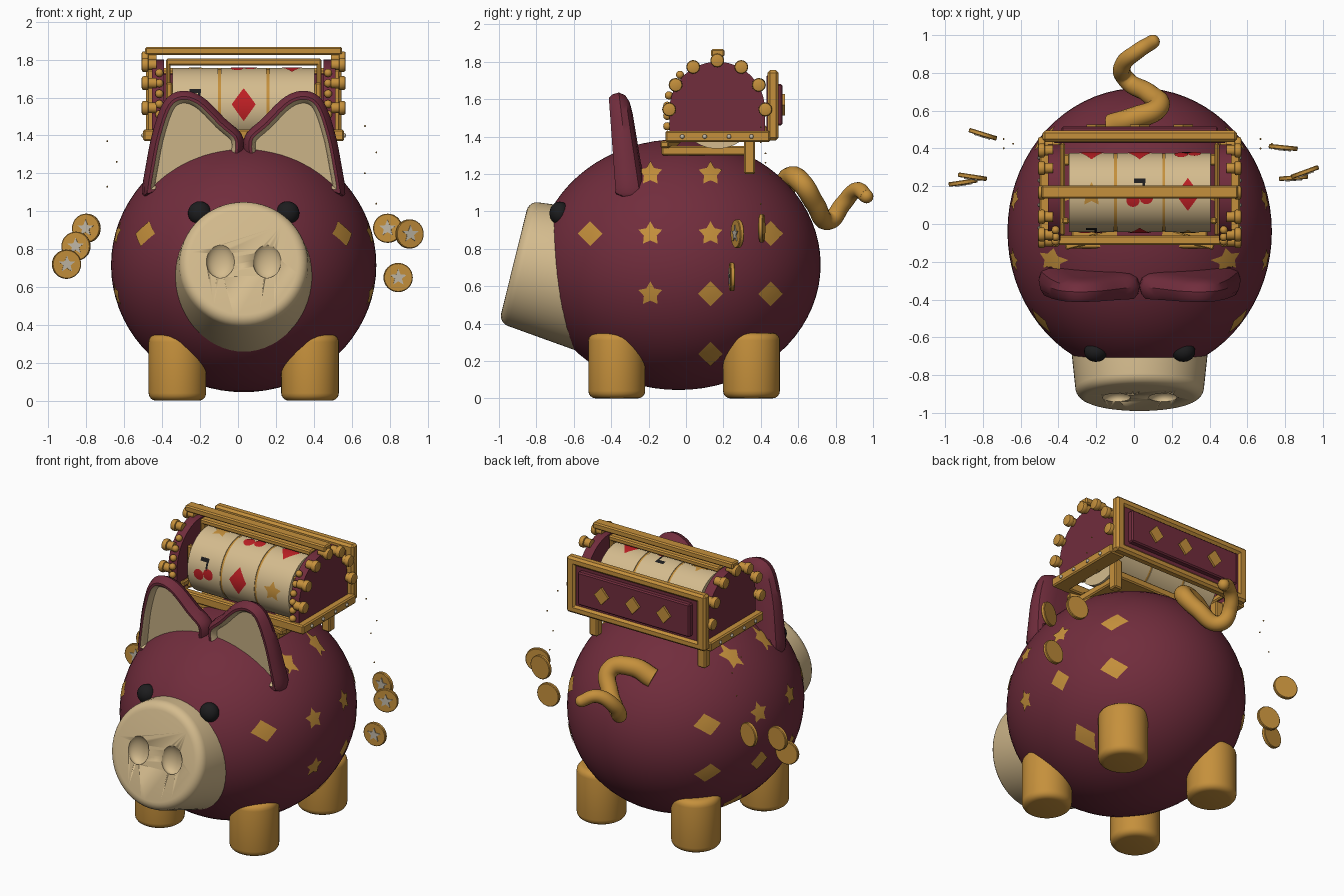
import bpy, bmesh, math
from mathutils import Matrix, Vector

cube = bpy.data.objects.get("Cube")
if cube:
    bpy.data.objects.remove(cube, do_unlink=True)


def material(name, rgb):
    m = bpy.data.materials.new(name)
    m.use_nodes = True
    m.diffuse_color = (*rgb, 1)
    m.node_tree.nodes["Principled BSDF"].inputs["Base Color"].default_value = (*rgb, 1)
    return m


BURGUNDY = material("burgundy", (0.165, 0.026, 0.046))
GOLD = material("gold", (0.56, 0.28, 0.045))
CREAM = material("cream", (0.66, 0.5, 0.27))
BLACK = material("black", (0.012, 0.012, 0.013))
RED = material("red", (0.52, 0.014, 0.018))
SILVER = material("silver", (0.52, 0.47, 0.38))

CX = 0.03                                   # symmetry plane
BODY = Vector((CX, -0.04, 0.715))
RAD = Vector((0.70, 0.76, 0.67))
AXLE = Vector((CX, 0.167, 1.545))           # centre of the reels
REEL = 0.21


def finish(name, bm, *mats, recalc=True):
    if recalc:
        bmesh.ops.recalc_face_normals(bm, faces=bm.faces)
    me = bpy.data.meshes.new(name)
    bm.to_mesh(me)
    bm.free()
    for m in mats:
        me.materials.append(m)
    ob = bpy.data.objects.new(name, me)
    bpy.context.collection.objects.link(ob)
    bpy.ops.object.select_all(action='DESELECT')
    bpy.context.view_layer.objects.active = ob
    ob.select_set(True)
    bpy.ops.object.shade_smooth_by_angle(angle=math.radians(35))
    return ob


def bevel(bm, width, segs):
    edges = [e for e in bm.edges if len(e.link_faces) == 2 and e.calc_face_angle() > 0.8]
    bmesh.ops.bevel(bm, geom=edges, offset=width, segments=segs, affect='EDGES', profile=0.5)


def ball(name, mat, loc, radii, segs=16):
    bm = bmesh.new()
    bmesh.ops.create_uvsphere(bm, u_segments=segs, v_segments=segs // 2, radius=1,
                              matrix=Matrix.Translation(loc) @ Matrix.Diagonal((*radii, 1)))
    return finish(name, bm, mat)


def cyl(name, mat, loc, axis, r1, r2, depth, width=0, segs=32, steps=3):
    bm = bmesh.new()
    bmesh.ops.create_cone(bm, cap_ends=True, segments=segs, radius1=r1, radius2=r2, depth=depth)
    if width:
        bevel(bm, width, steps)
    turn = Vector(axis).to_track_quat('Z', 'Y').to_matrix().to_4x4()
    bm.transform(Matrix.Translation(loc) @ turn)
    return finish(name, bm, mat)


def box(name, mat, xs, ys, zs, width=0.008, yaw=0):
    bm = bmesh.new()
    lo, hi = Vector((xs[0], ys[0], zs[0])), Vector((xs[1], ys[1], zs[1]))
    bmesh.ops.create_cube(bm, size=1, matrix=Matrix.Diagonal((*(hi - lo), 1)))
    bevel(bm, width, 1)
    bm.transform(Matrix.Translation((lo + hi) / 2) @ Matrix.Rotation(yaw, 4, 'Z'))
    return finish(name, bm, mat)


def prism(name, mat, pts, depth):
    bm = bmesh.new()
    f = bm.faces.new([bm.verts.new(p) for p in pts])
    out = bmesh.ops.extrude_face_region(bm, geom=[f])["geom"]
    bmesh.ops.translate(bm, vec=depth, verts=[v for v in out if isinstance(v, bmesh.types.BMVert)])
    return finish(name, bm, mat)


def decal(name, mat, pts, place, centre):
    """Thin painted shape wrapped on a curved surface."""
    bm = bmesh.new()
    f = bm.faces.new([bm.verts.new((u, v, 0)) for u, v in pts])
    bmesh.ops.triangulate(bm, faces=[f])
    bmesh.ops.subdivide_edges(bm, edges=bm.edges[:], cuts=3, use_grid_fill=True)
    for v in bm.verts:
        v.co = place(v.co.x, v.co.y)
    bm.normal_update()
    for f in bm.faces:
        if f.normal.dot(f.calc_center_median() - centre) < 0:
            f.normal_flip()
    return finish(name, bm, mat, recalc=False)


def ring(n, radius, inner=None, wide=1):
    """Regular outline, or a star when an inner radius is given."""
    count = 2 * n if inner else n
    return [(wide * r * math.sin(a), r * math.cos(a)) for i in range(count)
            for a in [math.tau * i / count] for r in [inner if inner and i % 2 else radius]]


def shift(pts, u, v):
    return [(a + u, b + v) for a, b in pts]


# Body, snout, nostrils and eyes
ball("body", BURGUNDY, BODY, RAD, 72)
axis = Vector((0, -0.97, 0.24)).normalized()
face = Vector((CX, -0.92, 0.73))
snout = cyl("snout", CREAM, face - axis * 0.24, axis, 0.385, 0.335, 0.48, 0.05, 64, 5)
for s in (-1, 1):
    hole = ball("nostril_cutter", CREAM, (CX + s * 0.123, -0.925, 0.74), (0.075, 0.05, 0.097), 32)
    mod = snout.modifiers.new("nostril", 'BOOLEAN')
    mod.operation, mod.solver, mod.object = 'DIFFERENCE', 'EXACT', hole
    bpy.context.view_layer.objects.active = snout
    bpy.ops.object.modifier_apply(modifier=mod.name)
    bpy.data.objects.remove(hole, do_unlink=True)
    ball("eye", BLACK, (CX + s * 0.232, -0.675, 0.99), (0.062, 0.055, 0.062), 24)

# Legs
for x in (-0.32, 0.38):
    for y in (-0.37, 0.35):
        cyl("leg", GOLD, (x, y, 0.175), (0, 0, 1), 0.152, 0.152, 0.35, 0.04, 40, 4)

# Ears: smooth outline lofted into a rounded rim with a recessed cream panel
ctrl = [Vector(p) for p in [(0, 1.38), (0.1, 1.49), (0.22, 1.605), (0.33, 1.635), (0.42, 1.58),
                            (0.48, 1.42), (0.515, 1.25), (0.535, 1.1), (0.49, 1.07),
                            (0.3, 1.1), (0.05, 1.2)]]
outline = []
for i in range(len(ctrl)):
    a, b, c, d = (ctrl[(i + k - 1) % len(ctrl)] for k in range(4))
    for t in (0, 0.25, 0.5, 0.75):
        outline.append(b + (c - a) * t / 2 + (2 * a - 5 * b + 4 * c - d) * t * t / 2
                       + (3 * b - a - 3 * c + d) * t ** 3 / 2)
section = [(0.11, 0.95), (0.05, 0.85), (0.015, 0.55), (0, 0), (0.01, -0.6),
           (0.03, -0.95), (0.045, -0.95), (0.06, -0.7), (0.065, -0.4)]
for s in (-1, 1):
    bm = bmesh.new()
    loops = []
    for inset, depth in section:
        loop = []
        for i, p in enumerate(outline):
            t = (outline[(i + 1) % len(outline)] - outline[i - 1]).normalized()
            q = p + Vector((t.y, -t.x)) * inset
            h = q.y - 1.1
            loop.append(bm.verts.new((CX + s * q.x, -0.295 - 0.12 * h + depth * (0.085 - 0.05 * h), q.y)))
        loops.append(loop)
    for k in range(len(loops) - 1):
        for i in range(len(outline)):
            f = bm.faces.new((loops[k][i - 1], loops[k][i], loops[k + 1][i], loops[k + 1][i - 1]))
            f.material_index = int(k >= len(loops) - 3)
    bm.faces.new(loops[0])
    bm.faces.new(loops[-1]).material_index = 1
    finish("ear", bm, BURGUNDY, CREAM)

# Curly tail
cu = bpy.data.curves.new("tail", 'CURVE')
cu.dimensions, cu.bevel_depth, cu.bevel_resolution, cu.use_fill_caps = '3D', 0.06, 5, True
path = [(-0.12, 0.52, 1.12), (0, 0.56, 1.18), (0.13, 0.62, 1.15), (0.08, 0.69, 1.04), (-0.04, 0.765, 0.95),
        (-0.06, 0.84, 1.04), (0.02, 0.915, 1.115), (0.1, 0.965, 1.08)]
sp = cu.splines.new('BEZIER')
sp.bezier_points.add(len(path) - 1)
for i, (bp, p) in enumerate(zip(sp.bezier_points, path)):
    bp.co, bp.radius = p, 1.05 - 0.06 * i
    bp.handle_left_type = bp.handle_right_type = 'AUTO'
cu.materials.append(GOLD)
tail = bpy.data.objects.new("tail", cu)
bpy.context.collection.objects.link(tail)
bpy.ops.object.select_all(action='DESELECT')
bpy.context.view_layer.objects.active = tail
tail.select_set(True)
bpy.ops.object.convert(target='MESH')
bpy.ops.object.shade_smooth_by_angle(angle=math.radians(50))
ball("tail_tip", GOLD, path[-1], (0.037,) * 3)

# Gold diamonds and stars on both flanks, on a square grid
diamond, star = ring(4, 0.066), ring(5, 0.066, 0.036)
spots = [(diamond, c, r) for c, r in ((-2, 1), (1, 1), (0, 0), (1, 0), (0, -1))]
spots += [(star, c, r) for c, r in ((-1, 2), (0, 2), (-1, 1), (0, 1), (-1, 0))]
for s in (-1, 1):
    def flank(u, v):
        a, b = (u - BODY.y) / RAD.y, (v - BODY.z) / RAD.z
        d = Vector((s * RAD.x * math.sqrt(max(0, 1 - a * a - b * b)), u - BODY.y, v - BODY.z))
        return BODY + d * 1.006
    for shape, c, r in spots:
        decal("flank_spot", GOLD, shift(shape, 0.13 + 0.32 * c, 0.56 + 0.32 * r), flank, BODY)

# Reels with wrapped symbols
suit = ring(4, 0.088, wide=0.72)
cherry = [(RED, shift(ring(14, 0.036), u, v)) for u, v in ((-0.035, -0.03), (0.035, -0.015))]
cherry += [(BLACK, [(-0.03, 0.06), (0.03, 0.06), (0.03, 0.085), (-0.03, 0.085)]),
           (BLACK, [(0.015, 0.01), (0.028, 0.01), (0.028, 0.06), (0.015, 0.06)])]
symbols = {"c": cherry, "d": [(RED, suit)], "s": [(GOLD, ring(5, 0.065, 0.034))]}
for k, order in ((-1, "csd"), (0, "dcd"), (1, "sdc")):
    mid = AXLE + Vector((k * 0.255, 0, 0))
    cyl("reel", CREAM, mid, (1, 0, 0), REEL, REEL, 0.24, segs=64)
    for n, key in enumerate(order + "s"):
        start = math.radians(5 + 82 * n)

        def wrap(u, v):
            a = start + v / REEL
            return mid + Vector((u, -math.cos(a) * (REEL + 0.004), math.sin(a) * (REEL + 0.004)))
        for mat, pts in symbols[key]:
            decal("reel_symbol", mat, pts, wrap, mid)
for x in (-0.0975, 0.1575):
    cyl("reel_divider", GOLD, (x, AXLE.y, AXLE.z), (1, 0, 0), 0.206, 0.206, 0.03, segs=48)

# Cabinet sides, knobs, studs and rails
arch = [(0.422, 1.4), (0.422, 1.545)]
arch += [(AXLE.y + 0.255 * math.cos(a), AXLE.z + 0.255 * math.sin(a))
         for a in (math.pi * i / 24 for i in range(1, 24))]
arch += [(-0.088, 1.545), (-0.088, 1.4)]
for s in (-1, 1):
    def span(a, b):
        return sorted((CX + s * a, CX + s * b))
    prism("side_panel", BURGUNDY, [(CX + s * 0.42, y, z) for y, z in arch], (s * 0.065, 0, 0))
    for i in range(7):
        a = math.pi * i / 6
        y, z = AXLE.y + 0.257 * math.cos(a), AXLE.z + 0.262 * math.sin(a)
        cyl("knob_collar", GOLD, (CX + s * 0.485, y, z), (s, 0, 0), 0.028, 0.028, 0.05, segs=12)
        cyl("knob", GOLD, (CX + s * 0.52, y, z), (s, 0, 0), 0.038, 0.036, 0.036, 0.009, 12, 2)
    for i in range(6):
        a = math.pi * (0.77 + i * 0.08)
        y = AXLE.y + 0.265 * math.cos(a) if i < 3 else -0.1
        ball("front_bead", GOLD, (CX + s * 0.445, y, 1.73 - 0.055 * i), (0.022,) * 3, 12)
    box("side_rail", GOLD, span(0.42, 0.53), (-0.11, 0.45), (1.37, 1.43))
    box("inner_rail", GOLD, span(0.395, 0.42), (-0.06, 0.43), (1.42, 1.46))
    box("frame_post", GOLD, span(0.375, 0.41), (0.0, 0.035), (1.4, 1.68))
    box("crown_post", GOLD, span(0.385, 0.41), (0.14, 0.19), (1.4, 1.8))
    for y in (-0.02, 0.1, 0.23, 0.35):
        ball("rail_stud", SILVER, (CX + s * 0.53, y, 1.4), (0.012,) * 3, 10)
    box("back_stile", GOLD, span(0.45, 0.515), (0.435, 0.495), (1.38, 1.755), 0.014)
    box("back_foot", GOLD, span(0.37, 0.43), (0.31, 0.37), (1.2, 1.4))
    box("tray_wing", GOLD, span(0.05, 0.4), (-0.095, -0.05), (1.34, 1.375), 0.006, -s * 0.25)
box("crown_bar", GOLD, (-0.49, 0.55), (0.135, 0.205), (1.825, 1.867))
box("crown_lower_bar", GOLD, (-0.38, 0.44), (0.14, 0.195), (1.77, 1.805))
box("front_rail", GOLD, (-0.49, 0.55), (-0.11, -0.06), (1.37, 1.43))
box("tray", GOLD, (-0.33, 0.39), (-0.13, 0.34), (1.3, 1.35))

# Back panel with frame and three diamonds
for name, z in (("back_top_rail", 1.7), ("back_bottom_rail", 1.38)):
    box(name, GOLD, (-0.485, 0.545), (0.435, 0.495), (z, z + 0.055), 0.014)
box("back_board", BURGUNDY, (-0.43, 0.49), (0.43, 0.48), (1.41, 1.73))
box("back_panel", BURGUNDY, (-0.385, 0.445), (0.47, 0.515), (1.46, 1.68))
for x in (-0.2, CX, 0.26):
    prism("back_diamond", GOLD, [(x + u, 0.514, 1.57 + v) for u, v in ring(4, 0.058, wide=0.9)], (0, 0.014, 0))

# Flying coins (position, yaw) with a star on the front, and sparks
coins = [(-0.8, 0.475, 0.91, -0.3), (-0.855, 0.25, 0.815, -0.15), (-0.905, 0.22, 0.72, 0.15),
         (0.79, 0.405, 0.91, -0.1), (0.905, 0.275, 0.88, 0.35), (0.845, 0.245, 0.65, 0.08)]
for x, y, z, yaw in coins:
    front = Matrix.Rotation(yaw, 3, 'Z') @ Vector((0, -1, 0))
    side = Vector((-front.y, front.x, 0))
    cyl("coin", GOLD, (x, y, z), front, 0.077, 0.077, 0.024, 0.004, 32, 1)
    pts = [Vector((x, y, z)) + front * 0.011 + side * u + Vector((0, 0, v)) for u, v in ring(5, 0.046, 0.02)]
    prism("coin_star", SILVER, pts, front * 0.006)
for i, (x, z) in enumerate([(-0.69, 1.37), (-0.64, 1.26), (-0.69, 1.13), (0.67, 1.45),
                            (0.73, 1.31), (0.67, 1.2), (0.73, 1.04)]):
    ball("spark", GOLD, (x, 0.4 + 0.025 * (i % 3), z), (0.005,) * 3, 8)
